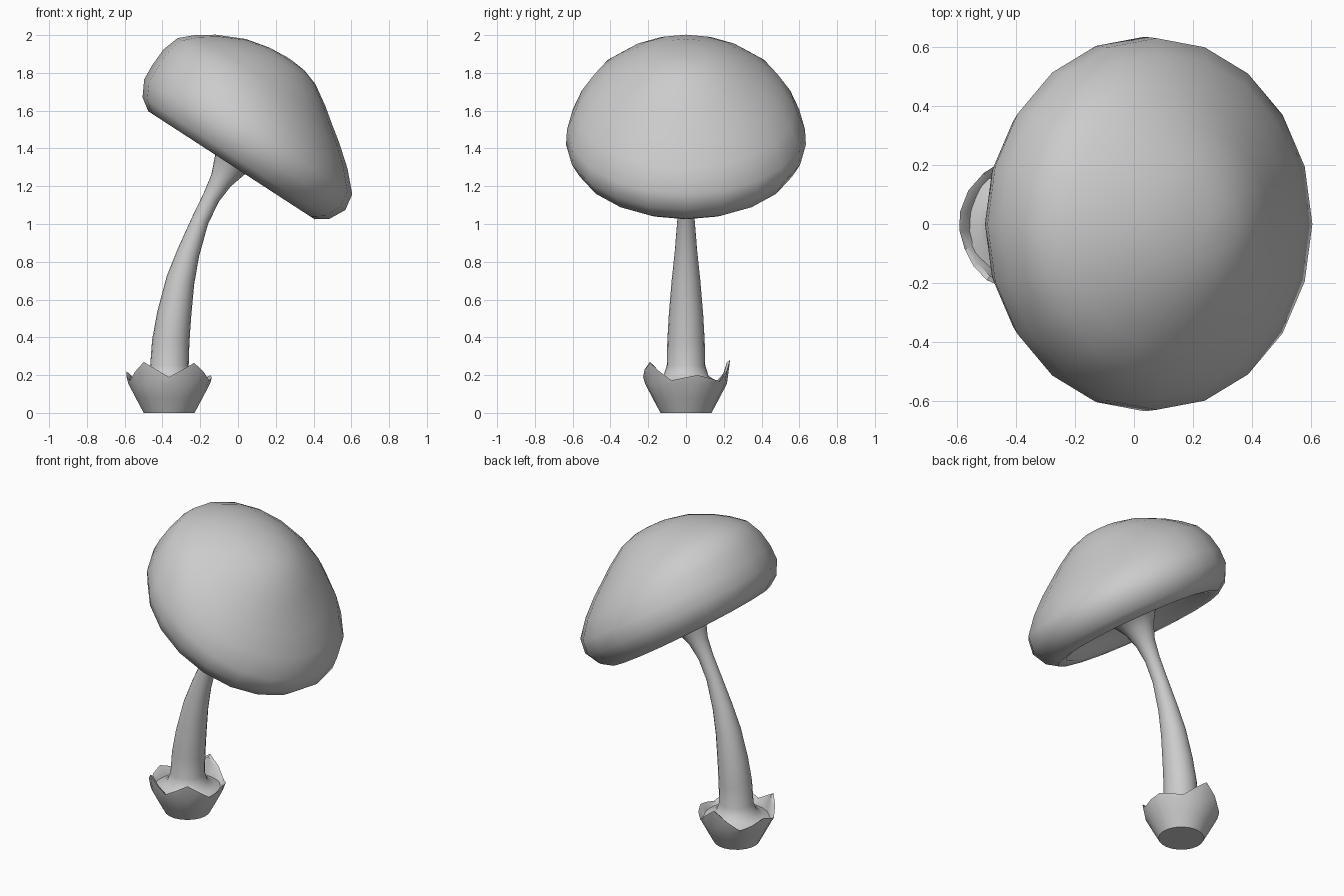
import bpy, bmesh
from math import sin, cos, radians, pi
from mathutils import Vector, Matrix

if "Cube" in bpy.data.objects:
    bpy.data.objects.remove(bpy.data.objects["Cube"])

N = 20


def loft(name, rings, angle):
    """Skin a list of equal-length rings; the two ends are capped."""
    bm = bmesh.new()
    loops = [[bm.verts.new(p) for p in ring] for ring in rings]
    for a, b in zip(loops, loops[1:]):
        for i in range(len(a)):
            j = (i + 1) % len(a)
            bm.faces.new((a[i], a[j], b[j], b[i]))
    bm.faces.new(loops[0][::-1])
    bm.faces.new(loops[-1])
    bmesh.ops.recalc_face_normals(bm, faces=bm.faces)
    mesh = bpy.data.meshes.new(name)
    bm.to_mesh(mesh)
    bm.free()
    ob = bpy.data.objects.new(name, mesh)
    bpy.context.collection.objects.link(ob)
    bpy.ops.object.select_all(action='DESELECT')
    ob.select_set(True)
    bpy.context.view_layer.objects.active = ob
    bpy.ops.object.shade_smooth_by_angle(angle=radians(angle))
    return ob


def circle(center, r, tilt=0.0):
    """Horizontal ring leaned towards +x by tilt degrees."""
    rot = Matrix.Rotation(radians(tilt), 3, 'Y')
    return [Vector(center) + rot @ Vector((r * cos(2 * pi * i / N), r * sin(2 * pi * i / N), 0))
            for i in range(N)]


# Cap: hollow underside, rounded rim, dome leaning back (radius, height, offset)
profile = [(.02, .13, 0), (.2, .125, 0), (.34, .10, 0), (.43, .055, 0), (.47, .01, 0),
           (.525, 0, 0), (.59, .045, 0), (.635, .13, 0), (.63, .22, -.01),
           (.58, .32, -.055), (.51, .41, -.095), (.43, .475, -.105), (.345, .535, -.10),
           (.22, .602, -.08), (.11, .632, -.06), (.02, .64, -.05)]
tilt = Matrix.Rotation(radians(33), 3, 'Y')
base = Vector((-.035, 0, 1.311))
loft("cap", [circle(base + tilt @ Vector((o, 0, h)), r, 33) for r, h, o in profile], 60)

# Stem: curved, tapering, flared at both ends (x, z, radius, tilt)
path = [(-.365, .155, .20, 0), (-.365, .17, .16, 0), (-.365, .195, .12, 0), (-.363, .25, .102, 0),
        (-.356, .38, .099, 4), (-.338, .52, .091, 9), (-.305, .70, .076, 17),
        (-.262, .85, .060, 23), (-.20, 1.02, .046, 26), (-.142, 1.14, .046, 29),
        (-.09, 1.23, .060, 32), (-.045, 1.31, .092, 33), (-.012, 1.36, .13, 33),
        (.018, 1.405, .19, 33), (.03, 1.425, .22, 33)]
loft("stem", [circle((x, 0, z), r, t) for x, z, r, t in path], 60)

# Cup: flared base with five uneven pointed flaps
peaks = [(-125, .27), (-55, .265), (15, .20), (90, .28), (170, .22)]
valleys = [.19, .172, .168, .165, .17]
keys = []
for (a, z), v, nxt in zip(peaks, valleys, peaks[1:] + [(235, .27)]):
    keys += [(a, z), (a + (nxt[0] - a) / 2, v)]
keys.append((235, .27))
rim = []
for (a, z), (b, w) in zip(keys, keys[1:]):
    rim += [(a, z), ((a + b) / 2, (z + w) / 2)]


def cup_ring(f):
    """f maps rim height to (radius, height)."""
    out = []
    for a, z in rim:
        r, h = f(z)
        out.append((-.365 + r * cos(radians(a)), r * sin(radians(a)), h))
    return out


loft("cup", [cup_ring(lambda z: (.135, 0)),
             cup_ring(lambda z: (.178, .08)),
             cup_ring(lambda z: (.217, .155)),
             cup_ring(lambda z: (.225 + .07 * (z - .16), z)),
             cup_ring(lambda z: (.208 + .07 * (z - .16), z - .012)),
             cup_ring(lambda z: (.19, .15)),
             cup_ring(lambda z: (.05, .15))], 40)
